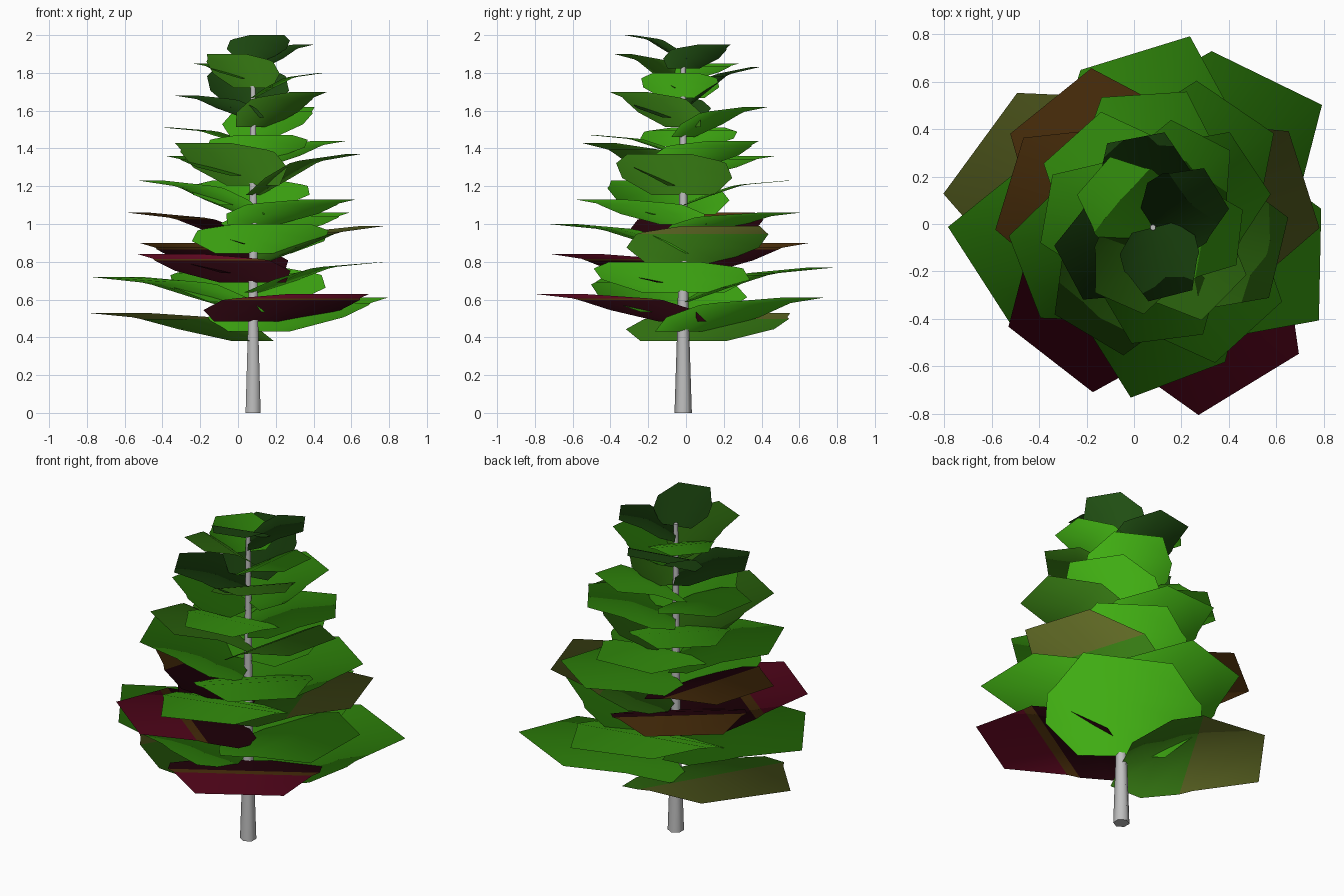
import bpy, bmesh, math
from mathutils import Matrix, Vector

cube = bpy.data.objects.get("Cube")
if cube:
    bpy.data.objects.remove(cube, do_unlink=True)


def material(name, color):
    mat = bpy.data.materials.new(name)
    mat.use_nodes = True
    mat.diffuse_color = (*color, 1)
    mat.node_tree.nodes["Principled BSDF"].inputs["Base Color"].default_value = (*color, 1)
    return mat


BARK = material("pale_bark", (0.52, 0.52, 0.52))
BRIGHT = material("bright_green", (0.05, 0.41, 0.006))
MID = material("mid_green", (0.036, 0.19, 0.006))
DARK = material("dark_green", (0.014, 0.075, 0.006))
OLIVE = material("olive", (0.11, 0.135, 0.017))
BROWN = material("brown", (0.10, 0.04, 0.005))
CRIMSON = material("crimson", (0.14, 0.003, 0.018))
MAROON = material("dark_maroon", (0.022, 0.001, 0.004))

AXIS = Vector((0.08, -0.015, 0))


def add_object(name, bm, mats):
    mesh = bpy.data.meshes.new(name)
    bm.to_mesh(mesh)
    bm.free()
    for mat in mats:
        mesh.materials.append(mat)
    mesh.shade_smooth()
    obj = bpy.data.objects.new(name, mesh)
    bpy.context.collection.objects.link(obj)
    return obj


# Trunk: a flared foot below a long thin taper
def trunk_part(name, low, high, r_low, r_high):
    bm = bmesh.new()
    middle = AXIS + Vector((0, 0, (low + high) / 2))
    bmesh.ops.create_cone(bm, cap_ends=True, segments=6, radius1=r_low, radius2=r_high,
                          depth=high - low, matrix=Matrix.Translation(middle))
    obj = add_object(name, bm, [BARK])
    bpy.context.view_layer.objects.active = obj
    obj.select_set(True)
    bpy.ops.object.shade_smooth_by_angle(angle=math.radians(65))
    obj.select_set(False)


trunk_part("trunk_foot", 0, 0.5, 0.046, 0.03)
trunk_part("trunk_stem", 0.5, 1.89, 0.03, 0.013)

# Leaf outline rows: distance out, half width, share of the rise
ROWS = [(0, 0.31, 0), (0.25, 0.55, 0.42), (0.5, 0.55, 0.78), (0.58, 0.5, 0.84), (1, 0.32, 1)]


def leaf(name, angle, base, tip, reach, skew, colors):
    """Eight-sided sheet rising from the trunk; colors = inner, strip, outer."""
    bm = bmesh.new()
    out = Vector((math.cos(angle), math.sin(angle), 0))
    side = Vector((-out.y, out.x, 0))
    rows, normals = [], []
    for u, half, rise in ROWS:
        height = Vector((0, 0, base + rise * (tip - base)))
        row = []
        for s in (-1, 0, 1):
            flat = out * (u + skew * u * s * half) * reach + side * s * half * reach
            row.append(bm.verts.new(AXIS + height + flat))
            # Foliage shading: normals point outward from the trunk
            normals.append((out * 0.7 + flat / reach).normalized())
        rows.append(row)
    for i, (a, b) in enumerate(zip(rows, rows[1:])):
        for j in range(2):
            face = bm.faces.new((a[j + 1], b[j + 1], b[j], a[j]))
            face.material_index = max(0, i - 1)
    obj = add_object(name, bm, colors)
    obj.data.normals_split_custom_set_from_vertices(normals)


# Leaves spiral up the trunk, shrinking with height
TIPS = [0.53, 0.61, 0.63, 0.72, 0.77, 0.80, 0.84, 0.90, 0.99, 1.0,
        1.06, 1.06, 1.13, 1.23, 1.23, 1.37, 1.43, 1.36, 1.44, 1.47,
        1.51, 1.62, 1.70, 1.68, 1.83, 1.80, 1.90, 1.85, 1.95, 2.0]
TURNS = {0: -2, 1: 4, 3: 2, 4: 9, 5: 8, 7: 4, 9: 9, 12: 4, 18: 9}
SKEWS = {0: 0.18, 1: -0.2, 3: -0.3, 4: -0.2, 5: -0.2, 9: -0.2}
OLIVE_TIPPED, CRIMSON_TIPPED, BROWN_TIPPED = (0, 8), (2, 6), (7, 10)
MID_LEAVES, DARK_LEAVES = (15, 16, 22, 26), (23, 24, 28, 29)

for k, tip in enumerate(TIPS):
    if k in OLIVE_TIPPED:
        colors = [MID, OLIVE, OLIVE]
    elif k in CRIMSON_TIPPED:
        colors = [MAROON, BROWN, CRIMSON]
    elif k in BROWN_TIPPED:
        colors = [MAROON, BROWN, BROWN]
    else:
        colors = [DARK if k in DARK_LEAVES else MID if k in MID_LEAVES else BRIGHT] * 3
    angle = math.radians(156 - 107.3 * k + TURNS.get(k, 0))
    leaf(f"leaf_{k + 1}", angle, 0.38 + 0.0515 * k, tip, 0.81 - 0.0177 * k,
         SKEWS.get(k, 0), colors)
